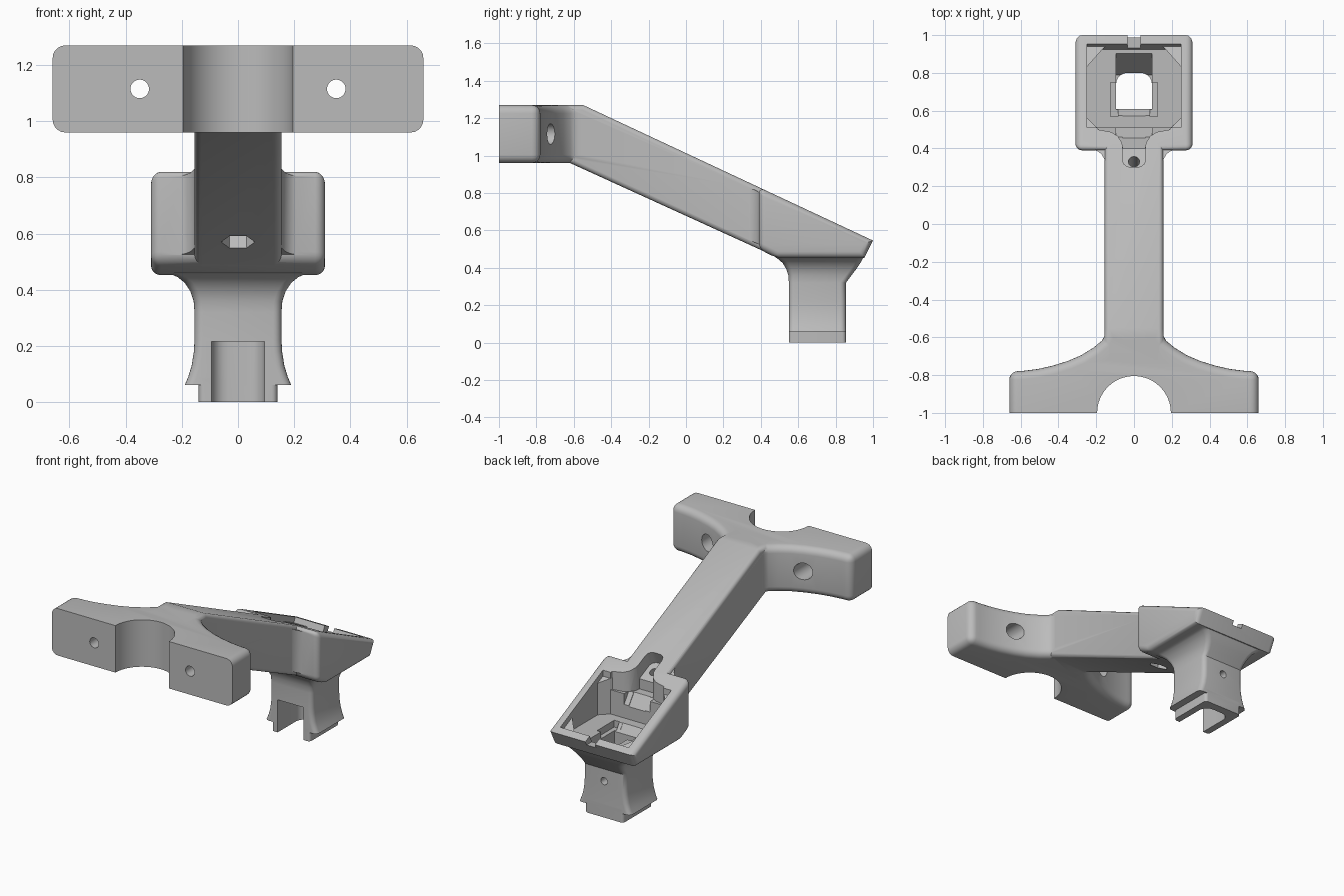
import bpy, bmesh, math
from mathutils import Vector

cube = bpy.data.objects.get("Cube")
if cube:
    bpy.data.objects.remove(cube, do_unlink=True)

grey = bpy.data.materials.new("plain_grey")
grey.use_nodes = True
grey.diffuse_color = (0.5, 0.5, 0.5, 1)
grey.node_tree.nodes["Principled BSDF"].inputs["Base Color"].default_value = (0.5, 0.5, 0.5, 1)


def top_line(y):
    return 1.27 - 0.4675 * (y + 0.55)


def low_line(y):
    return 0.96 - 0.4555 * (y + 0.62)


def loft(name, rings, bevel=0, rule=None):
    """Skin closed rings, cap both ends and round the edges picked by rule."""
    bm = bmesh.new()
    loops = [[bm.verts.new(p) for p in ring] for ring in rings]
    for a, b in zip(loops, loops[1:]):
        for i in range(len(a)):
            j = (i + 1) % len(a)
            bm.faces.new((a[i], a[j], b[j], b[i]))
    bm.faces.new(loops[0])
    bm.faces.new(loops[-1])
    bmesh.ops.recalc_face_normals(bm, faces=bm.faces)
    if bevel:
        edges = [e for e in bm.edges if rule(e.verts[0].co, e.verts[1].co)]
        bmesh.ops.bevel(bm, geom=edges, offset=bevel, segments=5, profile=0.5,
                        affect='EDGES', clamp_overlap=False)
        bmesh.ops.recalc_face_normals(bm, faces=bm.faces)
    mesh = bpy.data.meshes.new(name)
    bm.to_mesh(mesh)
    bm.free()
    mesh.materials.append(grey)
    obj = bpy.data.objects.new(name, mesh)
    bpy.context.collection.objects.link(obj)
    return obj


def side_prism(name, pts, w, x=0, **kw):
    return loft(name, [[(x + s * w, y, z) for y, z in pts] for s in (-1, 1)], **kw)


def plan_prism(name, pts, low, high, **kw):
    level = lambda f, y: f(y) if callable(f) else f
    return loft(name, [[(x, y, level(f, y)) for x, y in pts] for f in (low, high)], **kw)


def mirrored(half):
    return half + [(-x, y) for x, y in reversed(half)]


def rod(name, p, q, r, n=40):
    p, q = Vector(p), Vector(q)
    turn = (q - p).to_track_quat('Z', 'Y')
    ring = [turn @ Vector((r * math.cos(2 * math.pi * i / n), r * math.sin(2 * math.pi * i / n), 0))
            for i in range(n)]
    return loft(name, [[c + v for v in ring] for c in (p, q)])


def rounded(hx, y0, y1, r):
    pts = []
    corners = [(hx - r, y1 - r), (-hx + r, y1 - r), (-hx + r, y0 + r), (hx - r, y0 + r)]
    for k, (cx, cy) in enumerate(corners):
        for i in range(6):
            a = math.pi / 2 * (k + i / 5)
            pts.append((cx + r * math.cos(a), cy + r * math.sin(a)))
    return pts


def combine(obj, other, operation):
    other.hide_render = True
    mod = obj.modifiers.new("combine", 'BOOLEAN')
    mod.operation, mod.solver, mod.object = operation, 'EXACT', other
    bpy.ops.object.select_all(action='DESELECT')
    bpy.context.view_layer.objects.active = obj
    obj.select_set(True)
    bpy.ops.object.modifier_apply(modifier=mod.name)
    bpy.data.objects.remove(other, do_unlink=True)


# Mounting yoke with swept wings
wing = [(0.66, -1), (0.66, -0.78), (0.59, -0.778), (0.51, -0.768), (0.43, -0.75), (0.35, -0.725),
        (0.28, -0.695), (0.215, -0.655), (0.17, -0.618), (0.155, -0.59), (0.155, -0.57)]


def yoke_edge(a, b):
    if abs(a.z - b.z) > 0.1:
        return abs(a.x) > 0.65 and a.y > -0.9
    return max(a.y, b.y) > -0.99


body = plan_prism("mounting_bracket", mirrored(wing), 0.96, 1.27, bevel=0.045, rule=yoke_edge)

# Sloping arm
arm = side_prism("arm", [(-0.72, 0.96), (-0.62, 0.96), (0.46, low_line(0.46)),
                         (0.46, top_line(0.46)), (-0.55, 1.27), (-0.72, 1.27)], 0.155, bevel=0.025,
                 rule=lambda a, b: a.x == b.x and abs(a.y - b.y) > 0.05)

# Tray housing with a square-cut tail
housing = side_prism("housing", [(0.39, low_line(0.39)), (0.485, 0.452), (0.953, 0.452),
                                 (1.0, top_line(1.0)), (0.39, top_line(0.39))], 0.31, bevel=0.035,
                     rule=lambda a, b: not (min(a.y, b.y) > 0.94 and a.x != b.x))

# Fillet between arm and housing
fillet = plan_prism("arm_fillet", mirrored([(0.15, 0.32), (0.158, 0.345), (0.17, 0.367),
                                            (0.187, 0.382), (0.21, 0.392), (0.21, 0.43), (0.15, 0.43)][:6]),
                    lambda y: low_line(y) + 0.025, lambda y: top_line(y) - 0.025)

# Socket leg, flared at both ends, and its lower lip
sections = [(0.06, 0.19, 0.55, 0.855), (0.09, 0.177, 0.55, 0.855), (0.13, 0.165, 0.55, 0.855),
            (0.18, 0.157, 0.55, 0.855), (0.22, 0.155, 0.55, 0.855), (0.32, 0.155, 0.55, 0.855),
            (0.36, 0.158, 0.547, 0.885), (0.395, 0.17, 0.535, 0.912), (0.425, 0.19, 0.517, 0.932),
            (0.445, 0.215, 0.495, 0.943), (0.458, 0.245, 0.475, 0.95), (0.47, 0.245, 0.475, 0.95)]
leg = loft("leg", [[(x, y, z) for x, y in rounded(hx, a, b, 0.03)] for z, hx, a, b in sections])
lip = plan_prism("leg_lip", rounded(0.14, 0.55, 0.855, 0.02), 0, 0.08)

for part in (arm, housing, fillet, leg, lip):
    combine(body, part, 'UNION')

# Pole notch, screw holes and counterbores in the yoke
cutters = [rod("pole_notch", (0, -1, 0.8), (0, -1, 1.4), 0.195, 64)]
for s in (-1, 1):
    cutters.append(rod("yoke_hole", (s * 0.35, -1.1, 1.115), (s * 0.35, -0.6, 1.115), 0.033))
    cutters.append(rod("yoke_counterbore", (s * 0.35, -0.87, 1.115), (s * 0.35, -0.6, 1.115), 0.055))

# Tray pocket, neck channel and funnel into the leg shaft
cutters.append(side_prism("pocket", [(0.51, 0.5), (0.923, 0.5), (1.04, 0.75), (1.04, 1), (0.51, 1)], 0.25))
cutters.append(side_prism("neck", [(0.265, 0.79), (0.41, 0.722), (0.6, 0.46), (0.62, 0.7),
                                   (0.62, 1), (0.36, 1)], 0.06, bevel=0.04,
                          rule=lambda a, b: a.x == b.x and max(a.y, b.y) < 0.4))
cutters.append(plan_prism("neck_flare", mirrored([(0.058, 0.40), (0.064, 0.43), (0.085, 0.465),
                                                  (0.12, 0.487), (0.19, 0.5), (0.2, 0.53)]), 0.66, 1.0))
cutters.append(side_prism("funnel", [(0.46, 0.66), (0.61, 0.45), (0.61, 0.36), (0.79, 0.36),
                                     (0.92, 0.52), (0.92, 0.66)], 0.095))
cutters.append(plan_prism("shaft", [(-0.095, 0.61), (0.095, 0.61)] + rounded(0.095, 0.6, 0.8, 0.06)[:12],
                          -0.1, 0.52))
cutters.append(plan_prism("front_slot", mirrored([(0.095, 0.4), (0.095, 0.66)]), -0.1, 0.215))
cutters.append(plan_prism("tail_notch", mirrored([(0.035, 0.92), (0.035, 1.1)]), 0.52, 0.8))

# Clip slots, screw hole with hexagonal nut pocket, and rear leg hole
for s in (-1, 1):
    cutters.append(side_prism("clip_slot", [(0.57, 0.455), (0.75, 0.455), (0.75, 0.6), (0.57, 0.6)],
                              0.02, s * 0.105))
normal = Vector((0, 0.4235, 0.906))
screw, nut = Vector((0, 0.33, 0.76)), Vector((0, 0.237, 0.57))
cutters.append(rod("screw_hole", screw - normal * 0.4, screw + normal * 0.08, 0.03))
cutters.append(rod("nut_pocket", nut - normal * 0.1, nut + normal * 0.06, 0.06, 6))
cutters.append(rod("leg_hole", (0, 0.76, 0.24), (0, 0.95, 0.24), 0.024))
for cutter in cutters:
    combine(body, cutter, 'DIFFERENCE')

# Corner supports inside the tray
for s in (-1, 1):
    for name, tri in (("rear_support", [(0.26, 0.955), (0.26, 0.82), (0.14, 0.955)]),
                      ("front_support", [(0.26, 0.5), (0.26, 0.575), (0.185, 0.5)])):
        wedge = plan_prism(name, [(s * x, y) for x, y in tri], 0.49, lambda y: top_line(y) - 0.04)
        combine(body, wedge, 'UNION')

# One shared colour, smooth curves with crisp edges
body.data.materials.clear()
body.data.materials.append(grey)
for face in body.data.polygons:
    face.material_index = 0
bpy.ops.object.select_all(action='DESELECT')
body.select_set(True)
bpy.context.view_layer.objects.active = body
bpy.ops.object.shade_smooth_by_angle(angle=math.radians(32))
